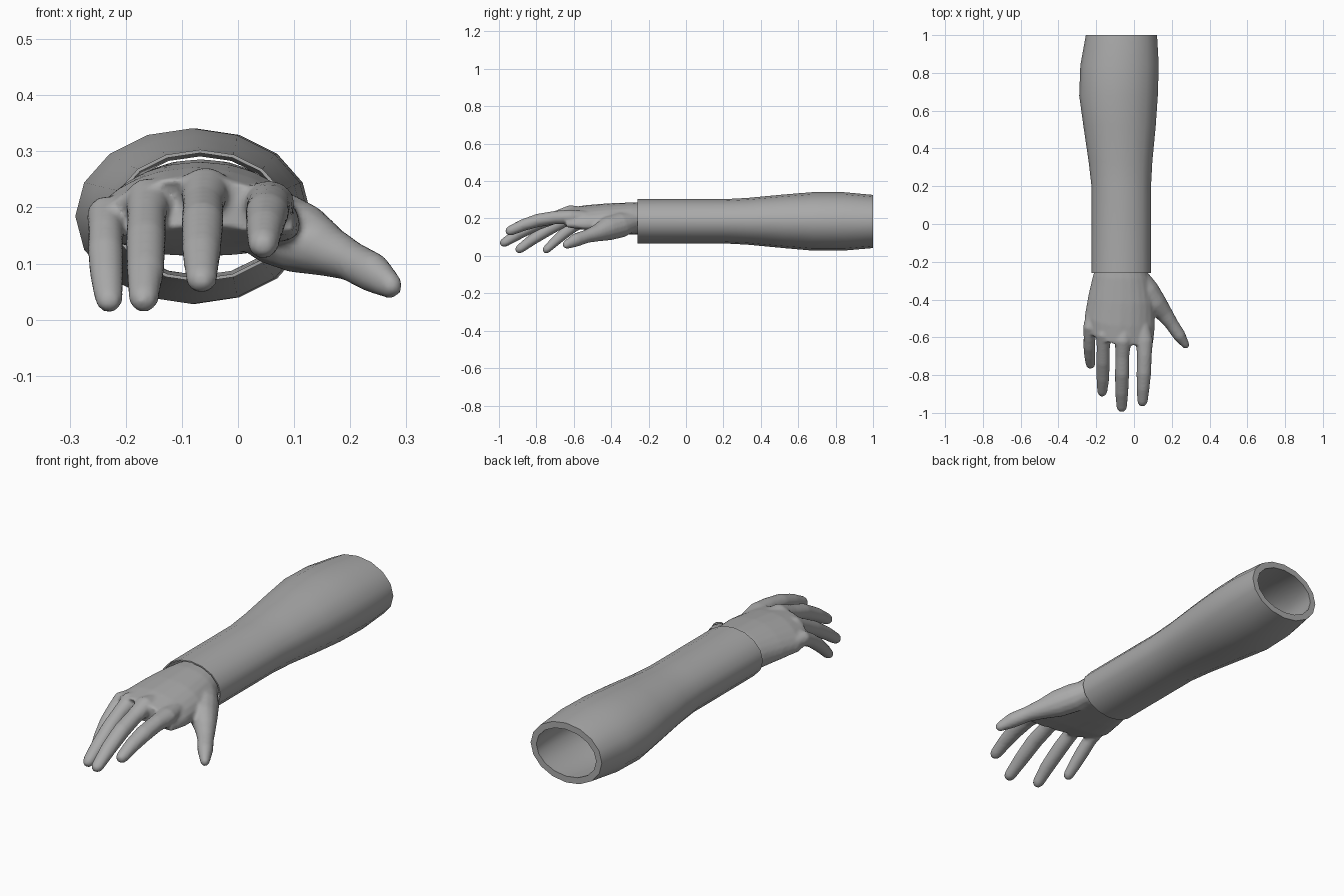
import bpy, bmesh, math
from mathutils import Vector

grey = bpy.data.materials.new("plain grey")
grey.diffuse_color = (0.4, 0.4, 0.4, 1)


def bridge(bm, a, b):
    n = len(a)
    for i in range(n):
        bm.faces.new((a[i], a[(i + 1) % n], b[(i + 1) % n], b[i]))


def finish(bm, name):
    bmesh.ops.recalc_face_normals(bm, faces=bm.faces[:])
    me = bpy.data.meshes.new(name)
    bm.to_mesh(me)
    bm.free()
    me.materials.append(grey)
    ob = bpy.data.objects.new(name, me)
    bpy.context.collection.objects.link(ob)
    return ob


# ---- sleeve: hollow tube, (y, x min, x max, z min, z max, wall)
SLEEVE = [(-0.26, -0.225, 0.09, 0.067, 0.303, 0.006),
          (0.20, -0.225, 0.09, 0.067, 0.303, 0.012),
          (0.33, -0.24, 0.097, 0.06, 0.31, 0.018),
          (0.52, -0.268, 0.115, 0.042, 0.328, 0.025),
          (0.68, -0.29, 0.126, 0.028, 0.341, 0.03),
          (0.84, -0.284, 0.131, 0.028, 0.341, 0.03),
          (1.00, -0.255, 0.122, 0.042, 0.326, 0.03)]


def sleeve_ring(bm, s, inset):
    y, x0, x1, z0, z1, _ = s
    out = []
    for i in range(16):
        a = 2 * math.pi * i / 16
        out.append(bm.verts.new(((x0 + x1) / 2 + ((x1 - x0) / 2 - inset) * math.cos(a), y,
                                 (z0 + z1) / 2 + ((z1 - z0) / 2 - inset) * math.sin(a))))
    return out


bm = bmesh.new()
rings = [sleeve_ring(bm, s, 0) for s in SLEEVE]
rings += [sleeve_ring(bm, s, s[5]) for s in reversed(SLEEVE)]
for k, r in enumerate(rings):
    bridge(bm, r, rings[(k + 1) % len(rings)])
sleeve = finish(bm, "sleeve")

# ---- hand: palm and digits lofted, then fused into one skin
bm = bmesh.new()


def cap_loft(rs):
    for a, b in zip(rs, rs[1:]):
        bridge(bm, a, b)
    bm.faces.new(rs[0])
    bm.faces.new(rs[-1])


# palm: (y, x centre, z centre, half width, half height, arch)
PALM = [(-0.22, -0.068, 0.200, 0.125, 0.083, 0.01),
        (-0.29, -0.067, 0.200, 0.150, 0.086, 0.02),
        (-0.42, -0.068, 0.205, 0.175, 0.076, 0.03),
        (-0.54, -0.075, 0.208, 0.186, 0.063, 0.04),
        (-0.64, -0.075, 0.210, 0.176, 0.045, 0.04)]
rs = []
for k, (y, xc, zc, w, h, arch) in enumerate(PALM):
    ring = []
    for i in range(24):
        a = 2 * math.pi * i / 24
        u = math.copysign(abs(math.cos(a)) ** 0.85, math.cos(a))
        v = math.copysign(abs(math.sin(a)) ** 0.85, math.sin(a))
        back = 0.018 * k * u * u if u < 0 else 0   # outer edge is shorter
        ring.append(bm.verts.new((xc + w * u, y + back, zc + h * v - arch * u * u)))
    rs.append(ring)
cap_loft(rs)


def digit(points):
    """Tapered tube through (x, y, z, half width, half thickness), rounded at the tip."""
    ps = [Vector(p[:3]) for p in points]
    end = (ps[-1] - ps[-2]).normalized()
    w, t = points[-1][3:]
    stations = list(zip(ps, [p[3] for p in points], [p[4] for p in points]))
    stations += [(ps[-1] + end * t * 0.6, w * 0.8, t * 0.8), (ps[-1] + end * t, w * 0.4, t * 0.4)]
    rs = []
    for i, (p, w, t) in enumerate(stations):
        d = stations[min(i + 1, len(stations) - 1)][0] - stations[max(i - 1, 0)][0]
        d.normalize()
        side = d.cross(Vector((0, 0, 1))).normalized()
        up = side.cross(d)
        rs.append([bm.verts.new(p + side * w * math.cos(a) + up * t * math.sin(a))
                   for a in (2 * math.pi * j / 14 for j in range(14))])
    cap_loft(rs)


# index, middle, ring and little finger, each from knuckle to tip
digit([(0.040, -0.52, 0.205, 0.040, 0.035), (0.055, -0.62, 0.208, 0.046, 0.040),
       (0.055, -0.70, 0.205, 0.039, 0.036), (0.052, -0.79, 0.190, 0.039, 0.036),
       (0.048, -0.87, 0.165, 0.034, 0.032), (0.045, -0.938, 0.135, 0.028, 0.027)])
digit([(-0.05, -0.52, 0.225, 0.040, 0.035), (-0.058, -0.62, 0.232, 0.044, 0.040),
       (-0.062, -0.70, 0.205, 0.037, 0.034), (-0.063, -0.79, 0.175, 0.038, 0.036),
       (-0.065, -0.89, 0.122, 0.035, 0.032), (-0.065, -0.97, 0.072, 0.028, 0.025)])
digit([(-0.14, -0.50, 0.210, 0.038, 0.035), (-0.160, -0.59, 0.215, 0.041, 0.038),
       (-0.163, -0.66, 0.182, 0.035, 0.033), (-0.164, -0.73, 0.145, 0.036, 0.034),
       (-0.165, -0.82, 0.088, 0.034, 0.030), (-0.168, -0.888, 0.038, 0.027, 0.025)])
digit([(-0.215, -0.46, 0.180, 0.035, 0.032), (-0.235, -0.55, 0.185, 0.035, 0.036),
       (-0.236, -0.60, 0.158, 0.031, 0.031), (-0.236, -0.65, 0.122, 0.032, 0.031),
       (-0.234, -0.70, 0.078, 0.030, 0.027), (-0.230, -0.745, 0.035, 0.025, 0.022)])
# thumb with its fleshy base
digit([(0.020, -0.27, 0.190, 0.050, 0.050), (0.065, -0.35, 0.165, 0.066, 0.068),
       (0.112, -0.42, 0.145, 0.062, 0.064), (0.160, -0.475, 0.122, 0.046, 0.046),
       (0.200, -0.53, 0.105, 0.036, 0.036), (0.240, -0.59, 0.084, 0.034, 0.036),
       (0.270, -0.635, 0.062, 0.022, 0.025)])

hand = finish(bm, "hand")
m = hand.modifiers.new("fuse", 'REMESH')
m.mode = 'VOXEL'
m.voxel_size = 0.008
m.use_smooth_shade = True
m = hand.modifiers.new("soften", 'SMOOTH')
m.factor = 0.5
m.iterations = 3

# ---- shading
bpy.ops.object.select_all(action='DESELECT')
sleeve.select_set(True)
bpy.context.view_layer.objects.active = sleeve
bpy.ops.object.shade_smooth_by_angle(angle=math.radians(40))
